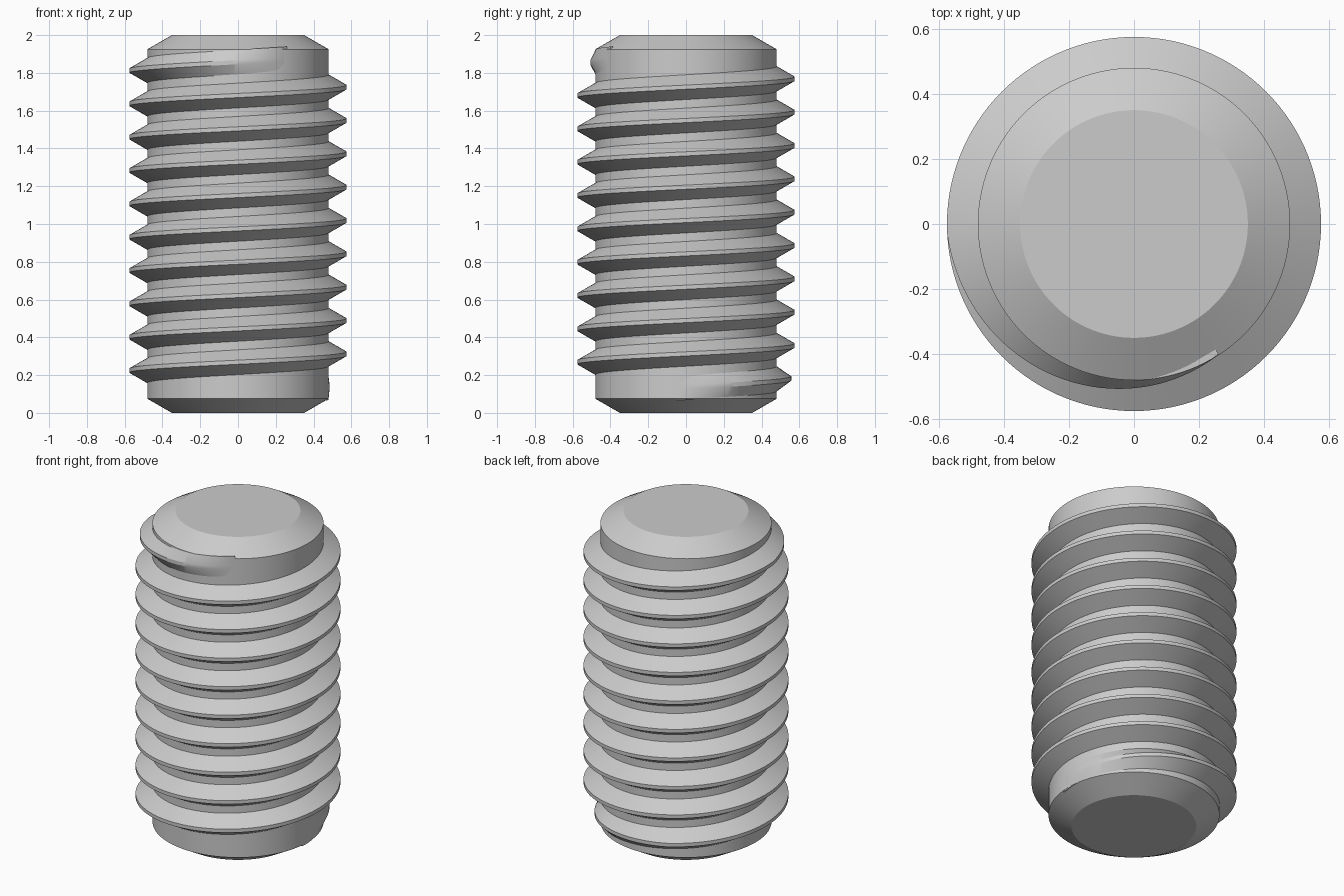
import bpy
import bmesh
from math import cos, sin, radians

cube = bpy.data.objects.get("Cube")
if cube:
    bpy.data.objects.remove(cube, do_unlink=True)

ROOT, CREST, CAP = 0.48, 0.575, 0.35   # radii
HEIGHT, CHAMFER = 2.0, 0.075
PITCH, START_Z = 0.1765, 0.136
STEP = 3                               # degrees per segment
START, END, RUNOUT = -6, 9 * 360 + 303, 120

steel = bpy.data.materials.new("grey steel")
steel.use_nodes = True
steel.diffuse_color = (0.6, 0.6, 0.6, 1)
steel.node_tree.nodes["Principled BSDF"].inputs["Base Color"].default_value = (0.6, 0.6, 0.6, 1)


def loft(name, rings):
    """Skin a list of closed rings and cap both ends."""
    bm = bmesh.new()
    loops = [[bm.verts.new(p) for p in ring] for ring in rings]
    n = len(loops[0])
    for a, b in zip(loops, loops[1:]):
        for i in range(n):
            j = (i + 1) % n
            bm.faces.new((a[i], a[j], b[j], b[i]))
    bm.faces.new(loops[0])
    bm.faces.new(loops[-1])
    bmesh.ops.recalc_face_normals(bm, faces=bm.faces)
    mesh = bpy.data.meshes.new(name)
    bm.to_mesh(mesh)
    bm.free()
    mesh.materials.append(steel)
    obj = bpy.data.objects.new(name, mesh)
    bpy.context.collection.objects.link(obj)
    bpy.ops.object.select_all(action="DESELECT")
    obj.select_set(True)
    bpy.context.view_layer.objects.active = obj
    bpy.ops.object.shade_smooth_by_angle(angle=radians(25))
    return obj


def polar(r, degrees, z):
    a = radians(degrees)
    return (r * cos(a), r * sin(a), z)


# Chamfered cylindrical core
profile = [(CAP, 0), (ROOT, CHAMFER), (ROOT, HEIGHT - CHAMFER), (CAP, HEIGHT)]
loft("screw_core", [[polar(r, d, z) for d in range(0, 360, STEP)] for r, z in profile])


# Right-handed thread: trapezoid section fading into the core at both ends
def thread_section(d):
    fade = min(1, (d - START) / RUNOUT, (END - d) / RUNOUT)
    top = ROOT - 0.002 + (CREST - ROOT + 0.002) * fade
    foot = ROOT - 0.001 if fade > 0.02 else ROOT - 0.003
    base, flat = PITCH * 3 / 8, PITCH / 16
    half = [(ROOT - 0.02, base), (foot, base), (top, flat)]
    section = [(r, -w) for r, w in half] + half[::-1]
    z = START_Z + PITCH * d / 360
    return [polar(r, d, z + w) for r, w in section]


loft("screw_thread", [thread_section(d) for d in range(START, END + 1, STEP)])
